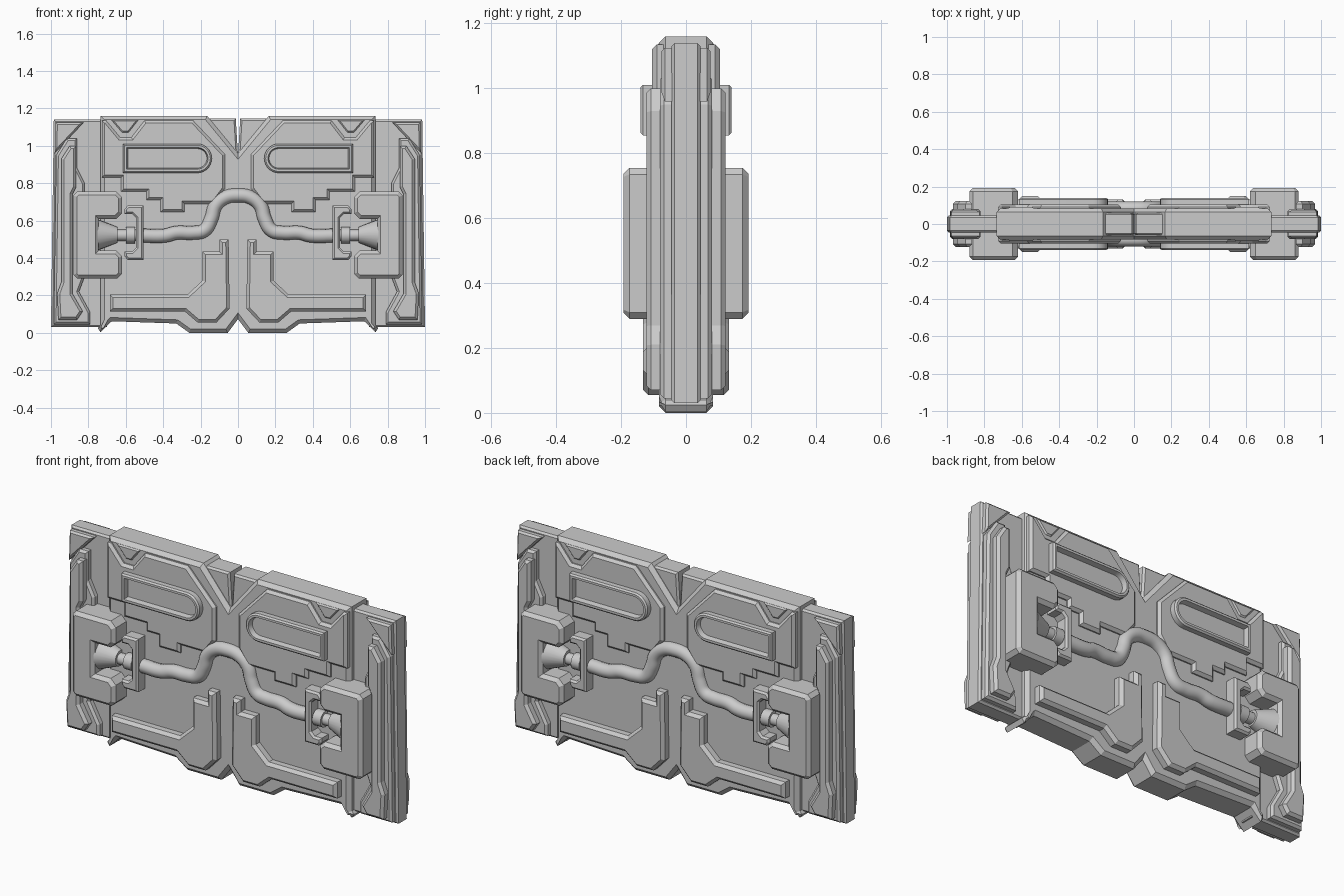
import bpy, bmesh, math
from mathutils import Matrix

if "Cube" in bpy.data.objects:
    bpy.data.objects.remove(bpy.data.objects["Cube"])


def finish(name, bm, smooth=False):
    """Turn one quarter of the barrier into an object mirrored left/right and front/back."""
    me = bpy.data.meshes.new(name)
    bm.to_mesh(me)
    bm.free()
    ob = bpy.data.objects.new(name, me)
    bpy.context.collection.objects.link(ob)
    if smooth:
        bpy.ops.object.select_all(action='DESELECT')
        bpy.context.view_layer.objects.active = ob
        ob.select_set(True)
        bpy.ops.object.shade_smooth_by_angle(angle=math.radians(35))
    m = ob.modifiers.new("mirror", 'MIRROR')
    m.use_axis = (True, True, False)
    m.merge_threshold = 0.0005
    return ob


def plate(name, pts, depth, chamfer=0.012, base=0.0, recess=None, smooth=False):
    """Front-facing chamfered slab from an x/z outline; recess = (rim width, floor depth)."""
    bm = bmesh.new()
    lo = [bm.verts.new((x, -base, z)) for x, z in pts]
    hi = [bm.verts.new((x, -(depth - chamfer), z)) for x, z in pts]
    back = bm.faces.new(lo)
    front = bm.faces.new(hi)
    n = len(pts)
    for i in range(n):
        j = (i + 1) % n
        bm.faces.new((lo[i], lo[j], hi[j], hi[i]))
    bmesh.ops.recalc_face_normals(bm, faces=bm.faces[:])

    def inset(width, y):
        bmesh.ops.inset_region(bm, faces=[front], thickness=width, use_even_offset=True)
        for v in front.verts:
            v.co.y = -y

    inset(chamfer, depth)
    if recess:
        inset(recess[0], depth)
        inset(0.006, recess[1])
    bmesh.ops.delete(bm, geom=[back], context='FACES_ONLY')
    return finish(name, bm, smooth)


def round_part(name, x0, x1, r0, r1, y, z, seg=24):
    """Cylinder or cone lying along x."""
    bm = bmesh.new()
    mat = Matrix.Translation(((x0 + x1) / 2, y, z)) @ Matrix.Rotation(math.pi / 2, 4, 'Y')
    bmesh.ops.create_cone(bm, cap_ends=True, segments=seg, radius1=r0, radius2=r1,
                          depth=x1 - x0, matrix=mat)
    return finish(name, bm, True)


# Main central panel with notched top and footed bottom
plate("main_panel", [(-.02, .935), (.165, 1.16), (.735, 1.16), (.735, .04), (.75, .025), (.735, .003),
                     (.675, .062), (.33, .05), (.26, 0), (.055, 0), (-.02, .10)], .083, .02)
# Thin infill beside the narrow slot at the top
plate("notch_infill", [(.0, .95), (.012, 1.145), (.17, 1.145), (.17, 1.05), (.05, .93)], .06, .01)

# Upper armour pad with top notch and stepped lower tooth
plate("upper_pad", [(.07, .955), (.24, 1.135), (.50, 1.135), (.57, 1.045), (.63, 1.045), (.705, 1.135),
                    (.728, 1.135), (.728, .83), (.625, .83), (.625, .755), (.49, .755), (.49, .71),
                    (.415, .71), (.415, .645), (.285, .645), (.285, .69), (.13, .69), (.07, .77)],
      .104, .014, .05)
# Corner wedge filling the pad notch at the top edge
plate("top_wedge", [(.53, 1.14), (.585, 1.07), (.62, 1.07), (.68, 1.14)], .09, .008, .05)

# Window frame: round inner end, square outer end, recessed middle
arc = [(.218 + .078 * math.cos(a), .933 + .078 * math.sin(a))
       for a in [math.pi / 2 + math.pi * i / 14 for i in range(15)]]
plate("window_frame", arc + [(.615, .855), (.615, 1.011)], .14, .008, .09, (.012, .112), True)

# Lower stepped L-shaped rail
plate("lower_rail", [(.05, .50), (.10, .50), (.10, .435), (.19, .435), (.19, .28), (.27, .205), (.685, .205),
                     (.685, .115), (.285, .115), (.215, .055), (.115, .055), (.045, .13)], .132, .016, .05)

# Outer side panel and its layers
plate("side_panel", [(.70, 1.14), (.985, 1.14), (1.0, .03), (.70, .03)], .045, .01)
plate("side_corner", [(.825, 1.125), (.975, 1.125), (.98, .96)], .075, .01, .03)
plate("side_layer", [(.86, 1.04), (.915, 1.04), (.972, .95), (.985, .045), (.79, .045), (.79, .11),
                     (.85, .22), (.82, .30), (.82, .80), (.86, .88)], .08, .012, .03)
plate("side_strip", [(.865, 1.0), (.90, 1.0), (.945, .93), (.945, .27), (.967, .21), (.96, .07),
                     (.86, .07), (.83, .115), (.885, .21), (.885, .74), (.865, .78)], .122, .014, .05)

# Large C-shaped clamp block and smaller bracket facing it
plate("clamp_block", [(.65, .755), (.86, .755), (.88, .735), (.88, .31), (.86, .29), (.645, .29), (.62, .315),
                      (.62, .41), (.65, .44), (.745, .44), (.745, .61), (.65, .61), (.62, .64), (.62, .725)],
      .192, .018, .03)
plate("bracket", [(.505, .68), (.59, .68), (.607, .66), (.607, .635), (.565, .635), (.545, .615),
                  (.545, .455), (.565, .435), (.607, .435), (.607, .41), (.59, .39), (.505, .39)],
      .15, .01, .06)

# Bent pipe running between the clamps
path = [(0, -.083, .735), (.065, -.083, .725), (.12, -.083, .68), (.143, -.085, .61), (.18, -.088, .548),
        (.24, -.09, .535), (.33, -.095, .535), (.39, -.10, .52), (.51, -.10, .52)]
cu = bpy.data.curves.new("pipe_path", 'CURVE')
cu.dimensions = '3D'
cu.bevel_depth = .037
cu.bevel_resolution = 4
cu.resolution_u = 6
sp = cu.splines.new('BEZIER')
sp.bezier_points.add(len(path) - 1)
for p, co in zip(sp.bezier_points, path):
    p.co = co
    p.handle_left_type = p.handle_right_type = 'AUTO'
# keep the pipe level where it meets its mirrored half
p = sp.bezier_points[0]
p.handle_left_type = p.handle_right_type = 'FREE'
p.handle_left, p.handle_right = (-.02, -.083, .735), (.02, -.083, .735)
tmp = bpy.data.objects.new("pipe_path", cu)
bpy.context.collection.objects.link(tmp)
bpy.context.view_layer.update()
me = bpy.data.meshes.new_from_object(tmp.evaluated_get(bpy.context.evaluated_depsgraph_get()))
bm = bmesh.new()
bm.from_mesh(me)
bpy.data.objects.remove(tmp)
finish("pipe", bm, True)

# Pipe couplings and flared end socket
round_part("pipe_neck", .50, .66, .03, .03, -.10, .522)
round_part("pipe_collar", .55, .60, .043, .043, -.10, .522)
round_part("end_socket", .645, .75, .042, .083, -.10, .524)
